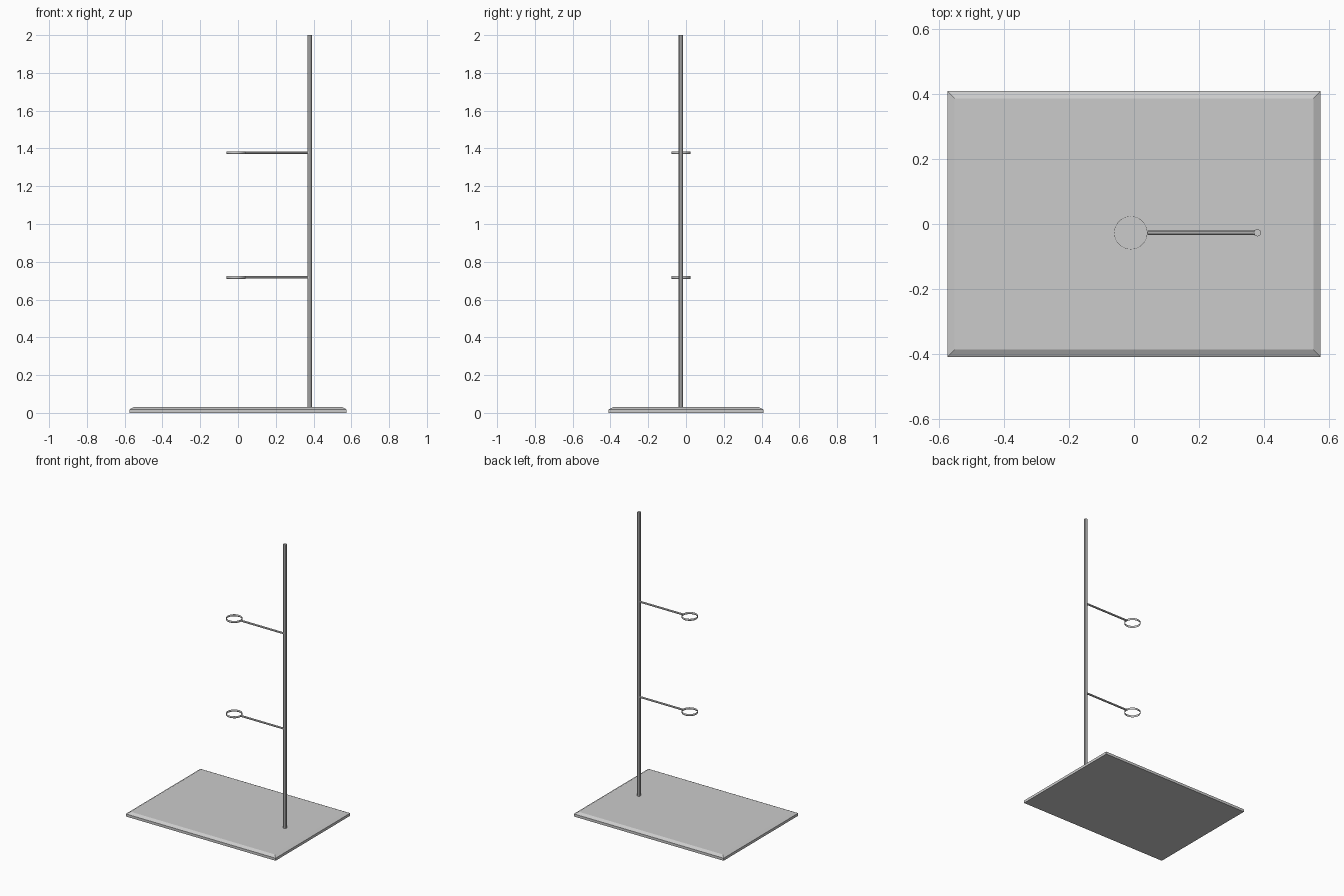
import bpy, bmesh, math
from mathutils import Matrix, Vector

if "Cube" in bpy.data.objects:
    bpy.data.objects.remove(bpy.data.objects["Cube"])

AXIS_Y = -0.027
POLE_X = 0.38
RING_X, RING_R, RING_H = -0.01, 0.051, 0.014


def finish(bm, name):
    bmesh.ops.recalc_face_normals(bm, faces=bm.faces)
    mesh = bpy.data.meshes.new(name)
    bm.to_mesh(mesh)
    bm.free()
    obj = bpy.data.objects.new(name, mesh)
    bpy.context.collection.objects.link(obj)
    return obj


def rod(name, start, end, radius, sides):
    start, end = Vector(start), Vector(end)
    axis = end - start
    turn = axis.to_track_quat('Z', 'Y').to_matrix().to_4x4()
    bm = bmesh.new()
    bmesh.ops.create_cone(bm, cap_ends=True, segments=sides, radius1=radius,
                          radius2=radius, depth=axis.length,
                          matrix=Matrix.Translation((start + end) / 2) @ turn)
    return finish(bm, name)


def smooth(obj):
    bpy.ops.object.select_all(action='DESELECT')
    obj.select_set(True)
    bpy.context.view_layer.objects.active = obj
    bpy.ops.object.shade_smooth_by_angle(angle=math.radians(30))


# Base plate: straight sides with a chamfered top rim
bm = bmesh.new()
bmesh.ops.create_cube(bm, size=1, matrix=Matrix.Translation((0, 0, 0.009))
                      @ Matrix.Diagonal((1.15, 0.818, 0.018, 1)))
top = max(bm.faces, key=lambda f: f.calc_center_median().z)
cap = bmesh.ops.extrude_discrete_faces(bm, faces=[top])["faces"][0]
bm.free()
bm = bmesh.new()
loops = []
for inset, z in ((0, 0), (0, 0.018), (0.022, 0.03)):
    x, y = 0.575 - inset, 0.409 - inset
    loops.append([bm.verts.new((sx * x, sy * y, z))
                  for sx, sy in ((-1, -1), (1, -1), (1, 1), (-1, 1))])
for low, high in zip(loops, loops[1:]):
    for i in range(4):
        j = (i + 1) % 4
        bm.faces.new((low[i], low[j], high[j], high[i]))
bm.faces.new(loops[0][::-1])
bm.faces.new(loops[-1])
finish(bm, "base_plate")

# Upright pole
rod("pole", (POLE_X, AXIS_Y, 0.02), (POLE_X, AXIS_Y, 2.0), 0.0115, 8)

# Two arms, each ending in a thin open ring
for label, z in (("lower", 0.717), ("upper", 1.378)):
    rod(label + "_arm", (RING_X + RING_R, AXIS_Y, z), (POLE_X, AXIS_Y, z), 0.0065, 8)
    bm = bmesh.new()
    bmesh.ops.create_cone(bm, cap_ends=False, segments=32, radius1=RING_R,
                          radius2=RING_R, depth=RING_H,
                          matrix=Matrix.Translation((RING_X, AXIS_Y, z)))
    ring = finish(bm, label + "_ring")
    wall = ring.modifiers.new("wall", 'SOLIDIFY')
    wall.thickness = 0.001
    smooth(ring)
